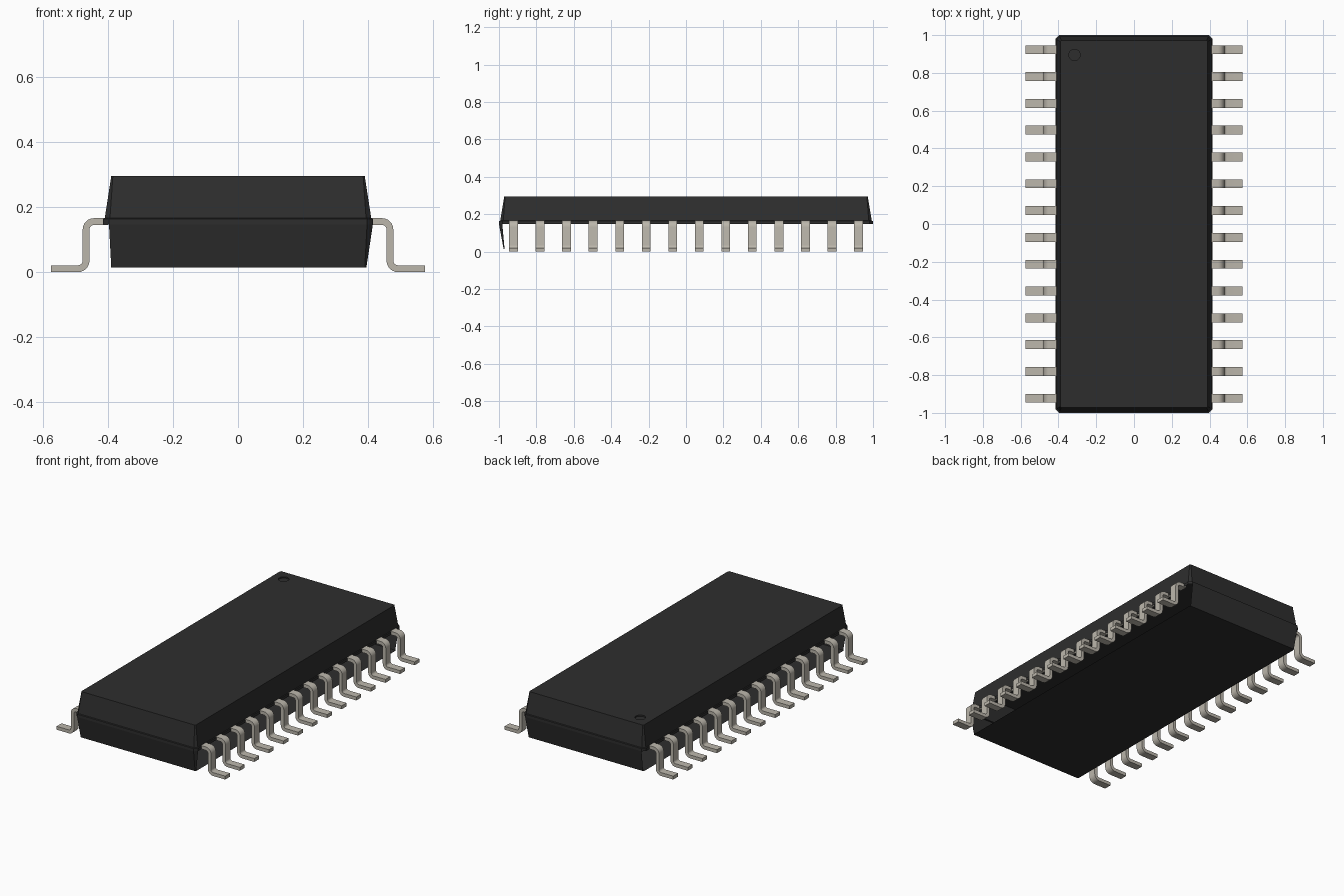
import bpy, bmesh, math
from mathutils import Vector

cube = bpy.data.objects.get("Cube")
if cube:
    bpy.data.objects.remove(cube)


def material(name, rgb):
    m = bpy.data.materials.new(name)
    m.use_nodes = True
    m.diffuse_color = (*rgb, 1)
    m.node_tree.nodes["Principled BSDF"].inputs["Base Color"].default_value = (*rgb, 1)
    return m


black = material("black plastic", (0.027, 0.027, 0.027))
metal = material("tinned metal", (0.50, 0.47, 0.41))


def finish(name, bm, mat):
    mesh = bpy.data.meshes.new(name)
    bm.to_mesh(mesh)
    bm.free()
    mesh.materials.append(mat)
    obj = bpy.data.objects.new(name, mesh)
    bpy.context.collection.objects.link(obj)
    return obj


def ring(bm, hx, hy, cut, z):
    """Rectangle with clipped corners, counter-clockwise from the front edge."""
    pts = [(-hx + cut, -hy), (hx - cut, -hy), (hx, -hy + cut), (hx, hy - cut),
           (hx - cut, hy), (-hx + cut, hy), (-hx, hy - cut), (-hx, -hy + cut)]
    return [bm.verts.new((x, y, z)) for x, y in pts]


def bridge(bm, low, high, sides=None):
    n = len(low)
    for i in (range(n) if sides is None else sides):
        j = (i + 1) % n
        bm.faces.new((low[i], low[j], high[j], high[i]))


# Package body: tapered halves around a thin parting band
bm = bmesh.new()
TOP = 0.295
bottom = ring(bm, 0.395, 0.975, 0.005, 0.014)
band_low = ring(bm, 0.415, 1.0, 0.018, 0.147)
band_high = ring(bm, 0.415, 1.0, 0.018, 0.164)
shoulder = ring(bm, 0.41, 0.993, 0.016, 0.166)
top = ring(bm, 0.39, 0.972, 0.005, TOP)
bm.faces.new(bottom[::-1])
# Lower half is open along the lead rows; ends and one corner are closed
bridge(bm, bottom, band_low, (0, 1, 4))
bridge(bm, band_low, band_high)
bridge(bm, band_high, shoulder)
bridge(bm, shoulder, top)

# Round orientation dimple sunk in the top face
SEGS = 32
centre = Vector((-0.315, 0.895, 0))
rim, floor = [], []
for i in range(SEGS):
    a = math.tau * i / SEGS
    p = centre + Vector((math.cos(a), math.sin(a), 0)) * 0.03
    rim.append(bm.verts.new((p.x, p.y, TOP)))
    floor.append(bm.verts.new((p.x, p.y, TOP - 0.008)))
bm.faces.new(floor)
for i in range(SEGS):
    j = (i + 1) % SEGS
    bm.faces.new((rim[j], rim[i], floor[i], floor[j]))
edges = [bm.edges.get((loop[i - 1], loop[i])) for loop in (top, rim) for i in range(len(loop))]
filled = bmesh.ops.triangle_fill(bm, edges=edges, use_beauty=True, normal=(0, 0, 1))
for f in filled["geom"]:
    if isinstance(f, bmesh.types.BMFace):
        f.normal_update()
        if f.normal.z < 0:
            f.normal_flip()
finish("package_body", bm, black)


# Gull-wing lead: side profile made of two bends, extruded across its width
THICK, INNER, WIDTH = 0.021, 0.014, 0.047
OUTER = INNER + THICK
LEG = 0.478                  # outer face of the vertical part
LEAD_TOP = 0.166


def arc(cx, cz, r, start, end, steps=6):
    return [(cx + r * math.cos(math.radians(start + (end - start) * i / steps)),
             cz + r * math.sin(math.radians(start + (end - start) * i / steps)))
            for i in range(steps + 1)]


upper = (LEG - OUTER, LEAD_TOP - OUTER)
lower = (LEG + INNER, OUTER)
outside = ([(0.40, LEAD_TOP)] + arc(*upper, OUTER, 90, 0)
           + arc(*lower, INNER, 180, 270) + [(0.575, THICK)])
inside = ([(0.40, LEAD_TOP - THICK)] + arc(*upper, INNER, 90, 0)
          + arc(*lower, OUTER, 180, 270) + [(0.575, 0)])

bm = bmesh.new()
rows = []
for (ox, oz), (ix, iz) in zip(outside, inside):
    rows.append([bm.verts.new((x, y, z)) for x, y, z in (
        (ox, -WIDTH / 2, oz), (ox, WIDTH / 2, oz), (ix, WIDTH / 2, iz), (ix, -WIDTH / 2, iz))])
for a, b in zip(rows, rows[1:]):
    bridge(bm, a, b)
bm.faces.new(rows[0])
bm.faces.new(rows[-1])
bmesh.ops.recalc_face_normals(bm, faces=bm.faces)
lead = finish("lead_left_1", bm, metal)
bpy.ops.object.select_all(action="DESELECT")
bpy.context.view_layer.objects.active = lead
lead.select_set(True)
bpy.ops.object.shade_smooth_by_angle(angle=math.radians(30))

# Two rows of leads sharing one mesh
COUNT, PITCH = 14, 0.1419
for side, turn in (("left", 0), ("right", math.pi)):
    for i in range(COUNT):
        obj = lead
        if side == "right" or i > 0:
            obj = bpy.data.objects.new(f"lead_{side}_{i + 1}", lead.data)
            bpy.context.collection.objects.link(obj)
        obj.location.y = (i - (COUNT - 1) / 2) * PITCH
        obj.rotation_euler.z = turn
